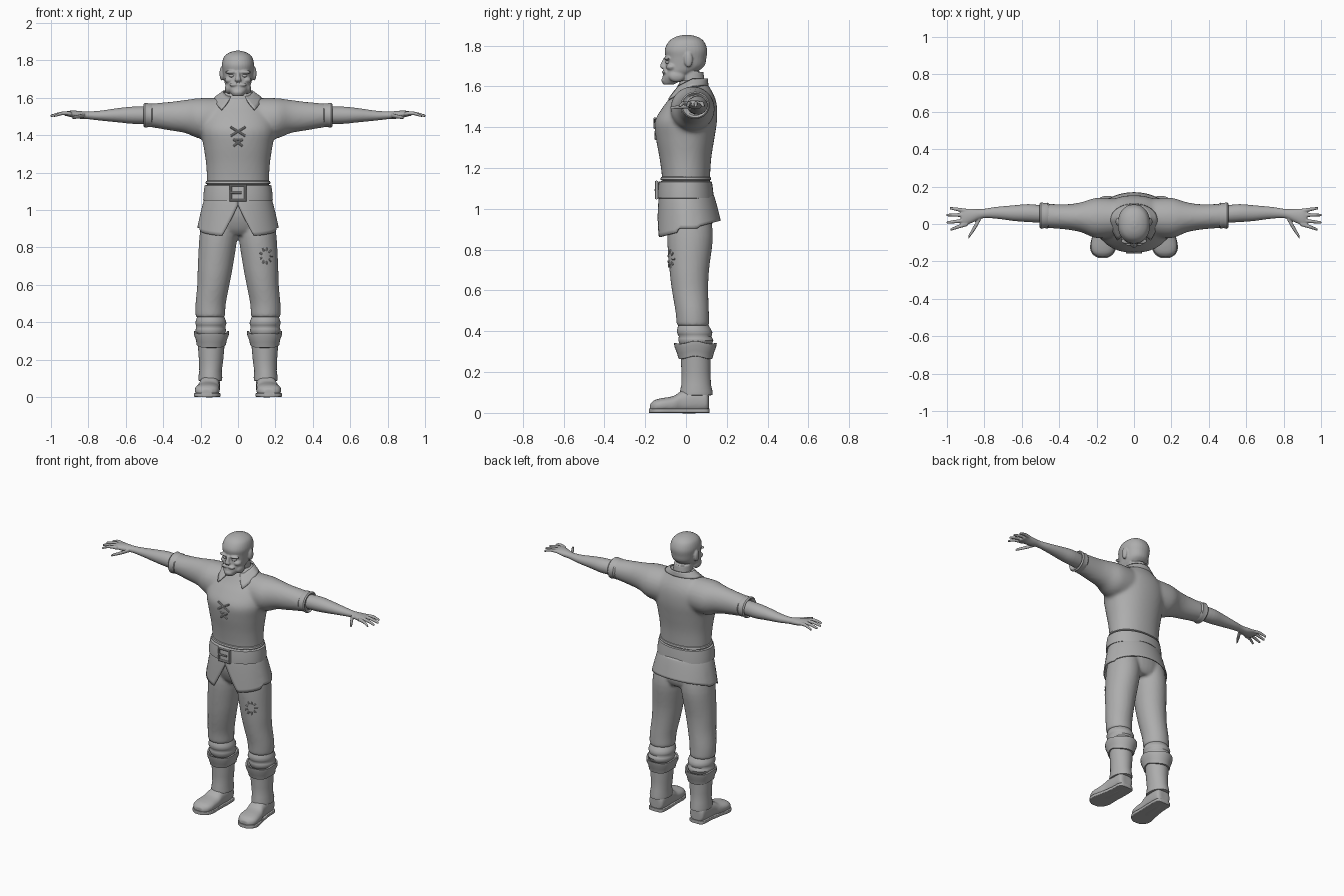
import bpy
import bmesh
from math import sin, cos, pi, sqrt, copysign, radians
from mathutils import Matrix, Vector

cube = bpy.data.objects.get("Cube")
if cube:
    bpy.data.objects.remove(cube, do_unlink=True)

grey = bpy.data.materials.new("clay grey")
grey.use_nodes = True
grey.diffuse_color = (0.42, 0.42, 0.42, 1)
grey.node_tree.nodes["Principled BSDF"].inputs["Base Color"].default_value = grey.diffuse_color


def refine(rings, steps):
    """Smoothly interpolate between the given rings."""
    result = []
    last = len(rings) - 1
    for i in range(last):
        a, b, c, d = (rings[max(0, min(last, i + k))] for k in (-1, 0, 1, 2))
        for s in range(steps):
            t = s / steps
            result.append([q + t * ((r - p) + t * (2 * p - 5 * q + 4 * r - w + t * (3 * (q - r) + w - p))) / 2
                           for p, q, r, w in zip(a, b, c, d)])
    return result + [rings[-1]]


def loft(bm, axis, rings, side=1, steps=4, power=2, count=32):
    """Skin rings of (position, centre, centre, radius, radius) along an axis."""
    loops = []
    for pos, c1, c2, r1, r2 in refine(rings, steps):
        loop = []
        for k in range(count):
            a = 2 * pi * k / count
            u = c1 + r1 * copysign(abs(cos(a)) ** (2 / power), cos(a))
            v = c2 + r2 * copysign(abs(sin(a)) ** (2 / power), sin(a))
            x, y, z = {"X": (pos, u, v), "Y": (u, pos, v), "Z": (u, v, pos)}[axis]
            loop.append(bm.verts.new((x * side, y, z)))
        loops.append(loop)
    for low, high in zip(loops, loops[1:]):
        for k in range(count):
            n = (k + 1) % count
            bm.faces.new((low[k], low[n], high[n], high[k]))
    bm.faces.new(loops[0])
    bm.faces.new(loops[-1])


def ball(bm, centre, radii):
    matrix = Matrix.Translation(centre) @ Matrix.Diagonal((*radii, 1))
    bmesh.ops.create_icosphere(bm, subdivisions=3, radius=1, matrix=matrix)


def stick(bm, start, end, radius):
    start, end = Vector(start), Vector(end)
    way = end - start
    matrix = Matrix.Translation((start + end) / 2) @ way.to_track_quat("Z", "Y").to_matrix().to_4x4()
    bmesh.ops.create_cone(bm, cap_ends=True, segments=8, radius1=radius, radius2=radius,
                          depth=way.length, matrix=matrix)


def finish(bm, name, voxel=0, relax=3, mirror=False, thickness=0):
    """Turn the bmesh into an object; a voxel size fuses its pieces together."""
    bmesh.ops.recalc_face_normals(bm, faces=bm.faces)
    mesh = bpy.data.meshes.new(name)
    bm.to_mesh(mesh)
    bm.free()
    mesh.materials.append(grey)
    obj = bpy.data.objects.new(name, mesh)
    bpy.context.collection.objects.link(obj)
    if voxel:
        fuse = obj.modifiers.new("Fuse", "REMESH")
        fuse.mode = "VOXEL"
        fuse.voxel_size = voxel
        fuse.use_smooth_shade = True
        soften = obj.modifiers.new("Soften", "SMOOTH")
        soften.iterations = relax
    else:
        bpy.ops.object.select_all(action="DESELECT")
        obj.select_set(True)
        bpy.context.view_layer.objects.active = obj
        bpy.ops.object.shade_smooth_by_angle(angle=radians(40))
    if thickness:
        obj.modifiers.new("Thickness", "SOLIDIFY").thickness = thickness
    if mirror:
        obj.modifiers.new("Mirror", "MIRROR")
    return obj


def sheet(name, point, columns, rows, thickness):
    """Cloth sheet from a function of (across, down)."""
    bm = bmesh.new()
    grid = [[bm.verts.new(point(i / columns, j / rows)) for i in range(columns + 1)]
            for j in range(rows + 1)]
    for j in range(rows):
        for i in range(columns):
            bm.faces.new((grid[j][i], grid[j][i + 1], grid[j + 1][i + 1], grid[j + 1][i]))
    return finish(bm, name, thickness=thickness)


# Head, beard and neck
bm = bmesh.new()
loft(bm, "Z", [(1.52, 0, .04, .06, .06), (1.6, 0, .035, .06, .06), (1.67, 0, .025, .057, .06)])
loft(bm, "Z", [(1.61, 0, -.085, .028, .028), (1.64, 0, -.06, .052, .055), (1.67, 0, -.028, .068, .08),
               (1.7, 0, -.006, .076, .096), (1.74, 0, 0, .082, .1), (1.78, 0, 0, .086, .104),
               (1.82, 0, .002, .074, .086), (1.842, 0, .003, .046, .055), (1.852, 0, .003, .014, .016)],
     power=2.2)
loft(bm, "Z", [(1.74, 0, -.098, .009, .012), (1.71, 0, -.11, .012, .014),
               (1.695, 0, -.112, .019, .015), (1.685, 0, -.106, .014, .01)])
ball(bm, (0, -.095, 1.63), (.033, .026, .022))
ball(bm, (0, -.105, 1.652), (.018, .01, .005))
for s in (-1, 1):
    ball(bm, (s * .036, -.092, 1.737), (.034, .016, .009))
    ball(bm, (s * .022, -.106, 1.67), (.026, .012, .009))
    ball(bm, (s * .045, -.07, 1.695), (.026, .027, .018))
    ball(bm, (s * .05, -.045, 1.65), (.02, .04, .03))
    ball(bm, (s * .086, .012, 1.73), (.013, .021, .038))
finish(bm, "head", voxel=.005, relax=2)

bm = bmesh.new()
for s in (-1, 1):
    ball(bm, (s * .033, -.088, 1.718), (.016, .013, .009))
finish(bm, "eyes")

# Forearms and hands
bm = bmesh.new()
loft(bm, "X", [(.46, .05, 1.507, .045, .045), (.56, .058, 1.507, .048, .046), (.64, .058, 1.507, .042, .038),
               (.74, .06, 1.505, .031, .026), (.81, .055, 1.507, .025, .02), (.86, .045, 1.51, .036, .021),
               (.9, .038, 1.515, .044, .016), (.925, .035, 1.515, .04, .011)])
for base, tip, reach in ((.07, .085, .985), (.048, .048, 1.004), (.022, .008, 1.002), (0, -.03, .98)):
    loft(bm, "X", [(.89, base, 1.515, .011, .011), (.94, (base + tip) / 2, 1.517, .01, .01),
                   (reach, tip, 1.503, .007, .007)], count=12)
loft(bm, "X", [(.82, .035, 1.507, .016, .012), (.85, -.015, 1.5, .018, .011), (.885, -.07, 1.495, .01, .008)],
     count=12)
finish(bm, "arm", voxel=.004, relax=2, mirror=True)

# Shirt
bm = bmesh.new()
loft(bm, "Z", [(1.08, 0, 0, .165, .115), (1.16, 0, 0, .166, .118), (1.25, 0, -.003, .171, .127),
               (1.35, 0, -.004, .186, .144), (1.43, 0, 0, .2, .152), (1.5, 0, .02, .19, .132),
               (1.55, 0, .033, .16, .107), (1.6, 0, .035, .105, .078), (1.63, 0, .035, .078, .06)],
     power=2.15, count=48)
for s in (-1, 1):
    loft(bm, "X", [(.08, .035, 1.49, .1, .108), (.2, .032, 1.49, .108, .109), (.28, .036, 1.5, .081, .089),
                   (.36, .038, 1.502, .068, .077), (.49, .045, 1.507, .064, .06)], side=s)
finish(bm, "shirt", voxel=.011, relax=6)

bm = bmesh.new()
loft(bm, "X", [(.45, .045, 1.507, .06, .056), (.462, .045, 1.507, .069, .064), (.48, .045, 1.507, .067, .063),
               (.497, .045, 1.507, .071, .067), (.505, .045, 1.507, .064, .06), (.495, .045, 1.507, .05, .05)],
     steps=1)
finish(bm, "sleeve_cuff", mirror=True)


def collar_point(across, down):
    start = .5 + .3 * down
    a = start + (2 * pi - 2 * start) * across
    front = max(0, cos(a))
    depth = .16 if cos(a) > 0 else .085
    inner = Vector((.08 * sin(a), .032 - .075 * cos(a), 1.638 - .035 * front))
    outer = Vector((.125 * sin(a), .025 - depth * cos(a), 1.605 - .095 * front))
    return inner.lerp(outer, down)


sheet("collar", collar_point, 40, 4, .008)

# Shirt lacing
bm = bmesh.new()
for z, half, rise in ((1.42, .04, .024), (1.36, .024, .018)):
    y = -.153 if z > 1.4 else -.149
    for s in (-1, 1):
        stick(bm, (-half, y, z - s * rise), (half, y, z + s * rise), .006)
stick(bm, (-.026, -.15, 1.375), (.026, -.15, 1.375), .005)
finish(bm, "lacing")


# Shirt tail, split at the front
def tail_point(across, down):
    start = .41 * max(0, (down - .2) / .8)
    a = start + (2 * pi - 2 * start) * across
    hem = .9 - .042 * cos(a) if abs(sin(a)) < .95 else .905
    flare = down ** .8
    return (sin(a) * (.175 + .043 * flare), .002 + .01 * down - cos(a) * (.133 + .025 * flare),
            1.07 + (hem - 1.07) * down)


sheet("shirt_tail", tail_point, 64, 10, .008)

# Belt and buckle
bm = bmesh.new()
loft(bm, "Z", [(1.05, 0, -.002, .17, .12), (1.052, 0, -.002, .186, .138), (1.09, 0, -.003, .184, .136),
               (1.132, 0, -.003, .178, .13), (1.136, 0, -.003, .16, .115)], steps=1, power=2.15, count=56)
loft(bm, "Z", [(1.135, 0, -.001, .16, .11), (1.143, 0, -.001, .174, .125), (1.154, 0, -.001, .171, .122),
               (1.16, 0, -.001, .16, .112)], steps=1, power=2.15, count=56)
finish(bm, "belt")

bpy.ops.mesh.primitive_torus_add(major_segments=4, minor_segments=8, major_radius=.056, minor_radius=.009,
                                 location=(0, -.144, 1.092), rotation=(pi / 2, pi / 4, 0))
buckle = bpy.context.object
buckle.name = "buckle"
buckle.data.materials.append(grey)
bm = bmesh.new()
stick(bm, (-.04, -.15, 1.092), (.02, -.15, 1.092), .006)
finish(bm, "buckle_prong")

# Trousers
bm = bmesh.new()
loft(bm, "Z", [(1.06, 0, 0, .165, .115), (.97, 0, .01, .185, .12), (.9, 0, .02, .175, .105),
               (.865, 0, .025, .12, .08)])
for s in (-1, 1):
    loft(bm, "Z", [(.97, .1, .02, .09, .1), (.86, .105, .02, .101, .112), (.7, .121, .016, .094, .097),
                   (.6, .132, .02, .086, .089), (.5, .146, .03, .081, .082), (.44, .148, .034, .079, .08),
                   (.425, .148, .035, .074, .076)], side=s)
finish(bm, "trousers", voxel=.009, relax=4)

# Stitched patch on the left thigh
bm = bmesh.new()
for k in range(9):
    a = 2 * pi * k / 9
    ends = []
    for reach in (.65, 1.1):
        x, z = .15 + .032 * reach * cos(a), .755 + .042 * reach * sin(a)
        ends.append((x, .016 - .102 * sqrt(1 - ((x - .115) / .097) ** 2), z))
    stick(bm, *ends, .005)
finish(bm, "thigh_stitches")

# Stocking folds under the knee
bm = bmesh.new()
loft(bm, "Z", [(.45, .147, .035, .06, .06), (.425, .146, .037, .074, .076), (.395, .145, .042, .083, .087),
               (.375, .145, .045, .077, .08), (.355, .146, .048, .082, .086), (.33, .145, .048, .07, .075)],
     steps=2)
finish(bm, "stocking", mirror=True)

# Boots
bm = bmesh.new()
loft(bm, "Z", [(.3, .143, .047, .073, .074), (.2, .144, .049, .065, .071), (.14, .147, .05, .06, .072),
               (.105, .148, .05, .064, .08), (.088, .148, .05, .063, .08), (.085, .148, .05, .052, .065)],
     steps=1)
finish(bm, "boot_shaft", mirror=True)

bm = bmesh.new()
loft(bm, "Z", [(.32, .143, .046, .07, .075), (.346, .142, .046, .085, .094), (.345, .142, .046, .094, .105),
               (.325, .142, .046, .093, .102), (.3, .142, .046, .083, .091), (.272, .143, .047, .078, .083),
               (.27, .143, .047, .068, .07)], steps=1)
cuff = finish(bm, "boot_cuff", mirror=True)
for v in cuff.data.vertices:
    v.co.z += .007 * cos(3 * (v.co.y - .046) / .07)

bm = bmesh.new()
loft(bm, "Y", [(.112, .15, .05, .03, .035), (.1, .15, .058, .05, .055), (.05, .15, .06, .055, .062),
               (-.02, .154, .053, .056, .055), (-.06, .16, .041, .062, .042), (-.12, .165, .037, .066, .035),
               (-.155, .167, .032, .055, .03), (-.176, .167, .026, .028, .018)], power=2.4)
loft(bm, "Z", [(.06, .149, .05, .05, .06), (.13, .148, .05, .048, .058)])
finish(bm, "foot", voxel=.006, relax=3, mirror=True)

bm = bmesh.new()
loft(bm, "Y", [(.116, .15, .011, .03, .011), (.1, .15, .011, .053, .011), (.03, .15, .011, .057, .011),
               (-.05, .158, .011, .062, .011), (-.12, .165, .011, .07, .011), (-.16, .167, .011, .056, .011),
               (-.181, .167, .011, .025, .011)], power=8)
finish(bm, "sole", mirror=True)
